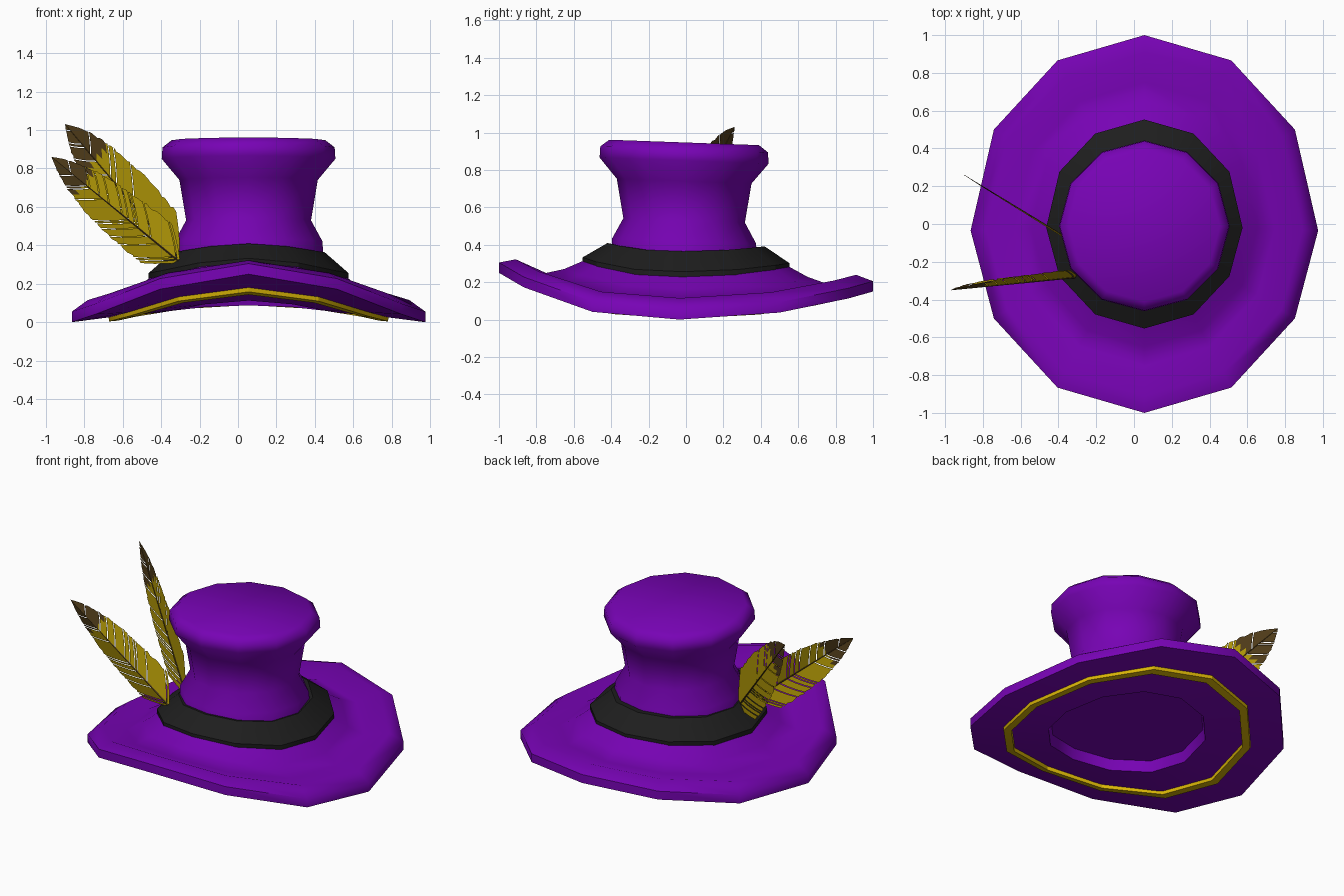
import bpy, bmesh, math, random
from mathutils import Vector

if "Cube" in bpy.data.objects:
    bpy.data.objects.remove(bpy.data.objects["Cube"])

random.seed(4)
CX = 0.055          # hat axis in x
SIDES = 12


def material(name, rgb):
    m = bpy.data.materials.new(name)
    m.diffuse_color = (*rgb, 1)
    m.use_nodes = True
    m.node_tree.nodes["Principled BSDF"].inputs["Base Color"].default_value = m.diffuse_color
    return m


PURPLE = material("purple_felt", (0.185, 0.001, 0.46))
BLACK = material("black_ribbon", (0.013, 0.013, 0.013))
GOLD = material("gold_trim", (0.68, 0.45, 0.002))
FEATHER = material("feather_gold", (0.44, 0.31, 0.002))
BROWN = material("feather_brown", (0.08, 0.045, 0.010))


def finish(name, bm, mats, smooth=0):
    mesh = bpy.data.meshes.new(name)
    bm.to_mesh(mesh)
    bm.free()
    for m in mats:
        mesh.materials.append(m)
    ob = bpy.data.objects.new(name, mesh)
    bpy.context.collection.objects.link(ob)
    if smooth:
        bpy.ops.object.select_all(action='DESELECT')
        ob.select_set(True)
        bpy.context.view_layer.objects.active = ob
        bpy.ops.object.shade_smooth_by_angle(angle=math.radians(smooth))
    return ob


def brim_bend(r, s):
    """Front and back curl upwards, growing with the radius."""
    return r * r * (0.25 * abs(s) ** 2.6 if s < 0 else 0.15 * abs(s) ** 2.0)


def crown_tilt(r, s):
    return -0.036 * r * s


def lathe(name, profile, mat, x_ratio, lift, y0=0.0, loop=False, smooth=30):
    """Twelve-sided turned form; lift(r, sin) shifts each point in z."""
    bm = bmesh.new()
    rings = []
    for r, z in profile:
        ring = []
        for i in range(SIDES):
            a = math.tau * i / SIDES
            s, c = math.sin(a), math.cos(a)
            y = r * s + y0 - (0.035 * r if i % 6 == 0 and y0 == 0 else 0)
            ring.append(bm.verts.new((CX + r * x_ratio * c, y, z + lift(r, s))))
        rings.append(ring)
    pairs = list(zip(rings, rings[1:]))
    if loop:
        pairs.append((rings[-1], rings[0]))
    else:
        bm.faces.new(rings[0])
        bm.faces.new(rings[-1])
    for a, b in pairs:
        for i in range(SIDES):
            j = (i + 1) % SIDES
            bm.faces.new((a[i], a[j], b[j], b[i]))
    bmesh.ops.recalc_face_normals(bm, faces=bm.faces)
    return finish(name, bm, [mat], smooth)


# Brim: top slope, rolled rim, underside and shallow head recess
lathe("brim", [(0.38, 0.34), (0.55, 0.238), (0.65, 0.165), (0.75, 0.108),
               (0.91, 0.115), (1.0, 0.055), (1.0, 0.0), (0.79, 0.025),
               (0.50, 0.05), (0.485, 0.12)], PURPLE, 0.92, brim_bend, smooth=58)

# Crown: flared top hat body
lathe("crown", [(0.39, 0.30), (0.385, 0.42), (0.325, 0.53), (0.36, 0.74),
                (0.452, 0.85), (0.448, 0.91), (0.40, 0.947)],
      PURPLE, 1.0, crown_tilt, y0=-0.01, smooth=58)

# Ribbon around the foot of the crown
lathe("hat_band", [(0.553, 0.228), (0.553, 0.256), (0.42, 0.365),
                   (0.36, 0.365), (0.36, 0.26)], BLACK, 0.94, brim_bend, loop=True)

# Trim ring under the brim
lathe("under_brim_trim", [(0.79, 0.05), (0.785, 0.004), (0.735, 0.008),
                          (0.73, 0.06)], GOLD, 0.925, brim_bend, loop=True)


def feather(name, base, tip, normal, width, cup, count=40):
    """Quill with swept vanes on both sides, split here and there; brown tip."""
    base, tip = Vector(base), Vector(tip)
    axis = tip - base
    length = axis.length
    axis.normalize()
    side = axis.cross(Vector(normal)).normalized()
    nrm = side.cross(axis).normalized()
    bm = bmesh.new()
    reach = (0, 0.35, 0.7, 1)

    def barb(s, sgn, trim=1.0):
        """Row of points from the quill out to the vane edge."""
        row = []
        for k in reach:
            w = width * (1 - s ** 2.4) * k * trim
            row.append(bm.verts.new(
                base + axis * (s * length + w * (0.95 + 0.25 * k))
                + side * sgn * w + nrm * cup * w))
        return row

    for sgn in (-1, 1):
        prev = barb(0, sgn)
        for i in range(1, count + 1):
            s = i / count
            row = barb(s, sgn, random.uniform(0.95, 1.03))
            for j in range(len(reach) - 1):
                quad = (prev[j], prev[j + 1], row[j + 1], row[j])
                mid = sum((v.co for v in quad), Vector()) / 4
                f = bm.faces.new(quad)
                f.material_index = int((mid - base).dot(axis) / length > 0.74)
            # an occasional narrow split between barbs
            prev = barb(s + 0.3 / count, sgn) if i < count and random.random() < 0.22 else row
    # tapered four-sided quill
    rings = []
    for t, r in ((-0.03, 0.006), (0.5, 0.004), (1.0, 0.001)):
        p = base + axis * length * t
        rings.append([bm.verts.new(p + d * r) for d in (side, nrm, -side, -nrm)])
    for a, b in zip(rings, rings[1:]):
        for i in range(4):
            f = bm.faces.new((a[i], a[(i + 1) % 4], b[(i + 1) % 4], b[i]))
            f.material_index = 1
    finish(name, bm, [FEATHER, BROWN])


feather("front_feather", (-0.30, -0.28, 0.31), (-0.97, -0.35, 0.86),
        (0.0, -1.0, 0.1), 0.13, -0.3)
feather("rear_feather", (-0.30, -0.11, 0.32), (-0.90, 0.26, 1.03),
        (-0.53, -0.85, 0.0), 0.165, 0.03)
